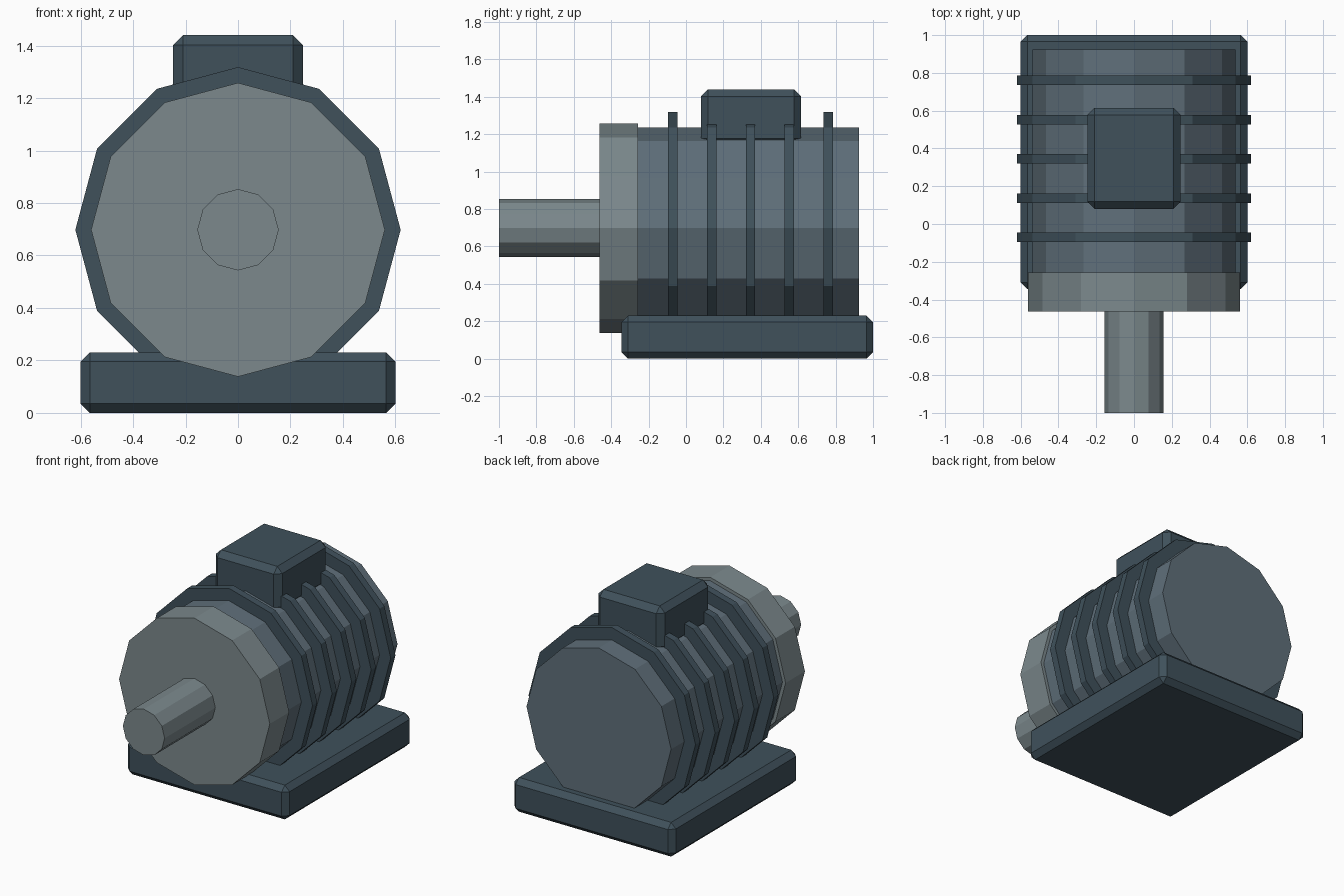
import bpy
from math import pi

if "Cube" in bpy.data.objects:
    bpy.data.objects.remove(bpy.data.objects["Cube"])

AXIS_Z = 0.698


def paint(name, rgb):
    m = bpy.data.materials.new(name)
    m.diffuse_color = (*rgb, 1)
    m.use_nodes = True
    m.node_tree.nodes["Principled BSDF"].inputs["Base Color"].default_value = m.diffuse_color
    return m


dark = paint("dark_paint", (0.050, 0.082, 0.105))
mid = paint("casing_paint", (0.115, 0.160, 0.195))
steel = paint("steel", (0.200, 0.250, 0.265))


def drum(name, radius, y0, y1, mat):
    """Twelve-sided cylinder along y, with corners on the x and z axes."""
    bpy.ops.mesh.primitive_cylinder_add(
        vertices=12, radius=radius, depth=y1 - y0,
        location=(0, (y0 + y1) / 2, AXIS_Z), rotation=(pi / 2, 0, 0))
    ob = bpy.context.object
    ob.name = name
    ob.data.materials.append(mat)
    return ob


def chamfered_box(name, half_x, y0, y1, z0, z1, chamfer, mat):
    bpy.ops.mesh.primitive_cube_add(size=1, location=(0, (y0 + y1) / 2, (z0 + z1) / 2))
    ob = bpy.context.object
    ob.name = name
    ob.scale = (half_x * 2, y1 - y0, z1 - z0)
    bpy.ops.object.transform_apply(location=False, rotation=False, scale=True)
    bevel = ob.modifiers.new("chamfer", 'BEVEL')
    bevel.width = chamfer
    bevel.segments = 1
    ob.data.materials.append(mat)
    return ob


# Mounting base
chamfered_box("base_plate", 0.60, -0.345, 1.0, 0.0, 0.23, 0.035, dark)

# Motor casing, front flange and output shaft
drum("motor_casing", 0.537, -0.27, 0.925, mid)
drum("front_flange", 0.56, -0.462, -0.257, steel)
drum("output_shaft", 0.155, -1.0, -0.45, steel)

# Cooling fins
for i in range(5):
    y = -0.07 + i * 0.2075
    drum(f"cooling_fin_{i + 1}", 0.62, y - 0.025, y + 0.025, dark)

# Terminal box on top
chamfered_box("terminal_box", 0.247, 0.08, 0.615, 1.14, 1.44, 0.038, dark)
